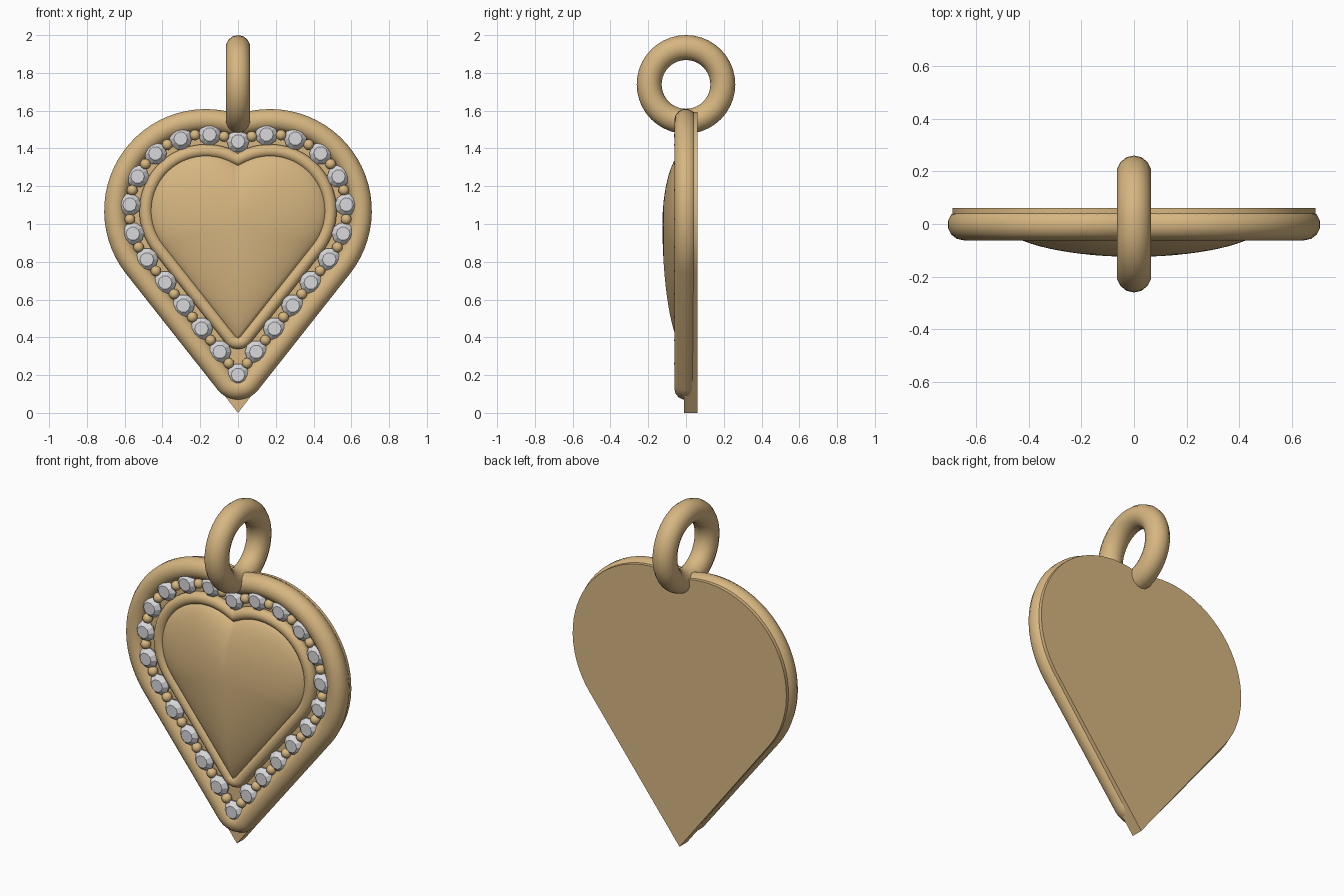
import bpy, bmesh, math
from mathutils import Vector

cube = bpy.data.objects.get("Cube")
if cube:
    bpy.data.objects.remove(cube, do_unlink=True)

LOBE_X, LOBE_Z = 0.17, 1.07        # centre of each round lobe
SLOPE = math.radians(38.3)         # straight sides, measured from vertical
SIN, COS = math.sin(SLOPE), math.cos(SLOPE)


def material(name, color, roughness):
    mat = bpy.data.materials.new(name)
    mat.use_nodes = True
    mat.diffuse_color = (*color, 1)
    bsdf = mat.node_tree.nodes["Principled BSDF"]
    bsdf.inputs["Base Color"].default_value = (*color, 1)
    bsdf.inputs["Roughness"].default_value = roughness
    return mat


gold = material("warm gold", (0.68, 0.47, 0.22), 0.4)
crystal = material("pale crystal", (0.69, 0.69, 0.71), 0.3)


def smooth(obj, angle=40):
    bpy.ops.object.select_all(action='DESELECT')
    obj.select_set(True)
    bpy.context.view_layer.objects.active = obj
    bpy.ops.object.shade_smooth_by_angle(angle=math.radians(angle))


def tip_height(r):
    return LOBE_Z - (r + LOBE_X * COS) / SIN


def heart(r, tip_radius=0.0, steps=28):
    """Closed heart outline as (x, z) pairs; r is the lobe radius."""
    half = []
    if tip_radius:
        cz = tip_height(r) + tip_radius / SIN
        for i in range(9):
            a = -math.pi / 2 + (math.pi / 2 - SLOPE) * i / 8
            half.append((tip_radius * math.cos(a), cz + tip_radius * math.sin(a)))
    else:
        half.append((0, tip_height(r)))
    end = math.acos(-LOBE_X / r)
    for i in range(steps + 1):
        a = -SLOPE + (end + SLOPE) * i / steps
        half.append((LOBE_X + r * math.cos(a), LOBE_Z + r * math.sin(a)))
    half[0], half[-1] = (0, half[0][1]), (0, half[-1][1])
    return half + [(-x, z) for x, z in half[-2:0:-1]]


def loft(name, rings, mat):
    """Skin equal-length rings of points and cap both ends."""
    bm = bmesh.new()
    loops = [[bm.verts.new(p) for p in ring] for ring in rings]
    n = len(loops[0])
    for lower, upper in zip(loops, loops[1:]):
        for i in range(n):
            j = (i + 1) % n
            bm.faces.new((lower[i], lower[j], upper[j], upper[i]))
    bm.faces.new(loops[0])
    bm.faces.new(loops[-1])
    bmesh.ops.recalc_face_normals(bm, faces=bm.faces)
    mesh = bpy.data.meshes.new(name)
    bm.to_mesh(mesh)
    bm.free()
    mesh.materials.append(mat)
    obj = bpy.data.objects.new(name, mesh)
    bpy.context.collection.objects.link(obj)
    return obj


def tube(name, outline, y, radius):
    """Round wire following a closed outline."""
    curve = bpy.data.curves.new(name, 'CURVE')
    curve.dimensions = '3D'
    curve.bevel_depth = radius
    curve.bevel_resolution = 5
    spline = curve.splines.new('POLY')
    spline.points.add(len(outline) - 1)
    for point, (x, z) in zip(spline.points, outline):
        point.co = (x, y, z, 1)
    spline.use_cyclic_u = True
    curve.materials.append(gold)
    obj = bpy.data.objects.new(name, curve)
    bpy.context.collection.objects.link(obj)
    bpy.ops.object.select_all(action='DESELECT')
    obj.select_set(True)
    bpy.context.view_layer.objects.active = obj
    bpy.ops.object.convert(target='MESH')
    smooth(bpy.context.object, 60)


# Flat backing plate with a sharp tip
outline = heart(0.522)
outline[0] = (0, 0)
plate = loft("back_plate", [[(x, y, z) for x, z in outline] for y in (-0.01, 0.06)], gold)
smooth(plate)

# Round outer rim and the thinner ridge around the dome
tube("outer_rim", heart(0.48, 0.08), -0.002, 0.06)
tube("inner_ridge", heart(0.318, 0.05), -0.022, 0.035)

# Puffed heart dome, built from shrinking outlines
rings = []
base = heart(0.295)
STEPS = 14
for i in range(STEPS + 1):
    s = max(math.cos(math.pi / 2 * i / STEPS), 0.01)
    y = -0.035 - 0.09 * (1 - s * s) ** 0.65
    rings.append([(x * s, y, 1.0 + (z - 1.0) * s) for x, z in base])
rings.insert(0, [(x, 0.0, z) for x, z in base])
smooth(loft("heart_dome", rings, gold), 50)

# Track that the stones and beads follow
TRACK_R = 0.405
start = Vector((0, 0, tip_height(TRACK_R)))
tangent = Vector((LOBE_X + TRACK_R * COS, 0, LOBE_Z - TRACK_R * SIN))
straight = (tangent - start).length
half_length = straight + TRACK_R * (math.acos(-LOBE_X / TRACK_R) + SLOPE)


def track(t):
    """Point on the track: 0 is the tip, 1 the top notch, 2 the tip again."""
    side, t = (1, t) if t <= 1 else (-1, 2 - t)
    d = t * half_length
    if d < straight:
        p = start.lerp(tangent, d / straight)
    else:
        a = (d - straight) / TRACK_R - SLOPE
        p = Vector((LOBE_X + TRACK_R * math.cos(a), 0, LOBE_Z + TRACK_R * math.sin(a)))
    return Vector((side * p.x, 0, p.z))


# Master stone: pavilion, girdle, crown and flat table
SIDES = 10
stone_rings = []
for r, y in ((0.02, 0.0), (0.06, -0.03), (0.06, -0.038), (0.036, -0.062)):
    stone_rings.append([(r * math.cos(math.tau * k / SIDES), y, r * math.sin(math.tau * k / SIDES))
                        for k in range(SIDES)])
stone = loft("stone", stone_rings, crystal)

# Master bead
bpy.ops.mesh.primitive_uv_sphere_add(segments=16, ring_count=10, radius=0.028)
bead = bpy.context.object
bead.name = "bead"
bead.data.materials.append(gold)
smooth(bead)

# Alternate stones and beads around the track
COUNT = 24
for i in range(COUNT):
    for master, shift, y in ((stone, 0, 0), (bead, 0.5, -0.035)):
        obj = master
        if i:
            obj = master.copy()
            bpy.context.collection.objects.link(obj)
        obj.location = track(2 * (i + shift) / COUNT) + Vector((0, y, 0))

# Hanging ring
bpy.ops.mesh.primitive_torus_add(major_segments=40, minor_segments=14, major_radius=0.195,
                                 minor_radius=0.066, location=(0, 0, 1.739),
                                 rotation=(0, math.pi / 2, 0))
ring = bpy.context.object
ring.name = "hanging_ring"
ring.data.materials.append(gold)
smooth(ring)
